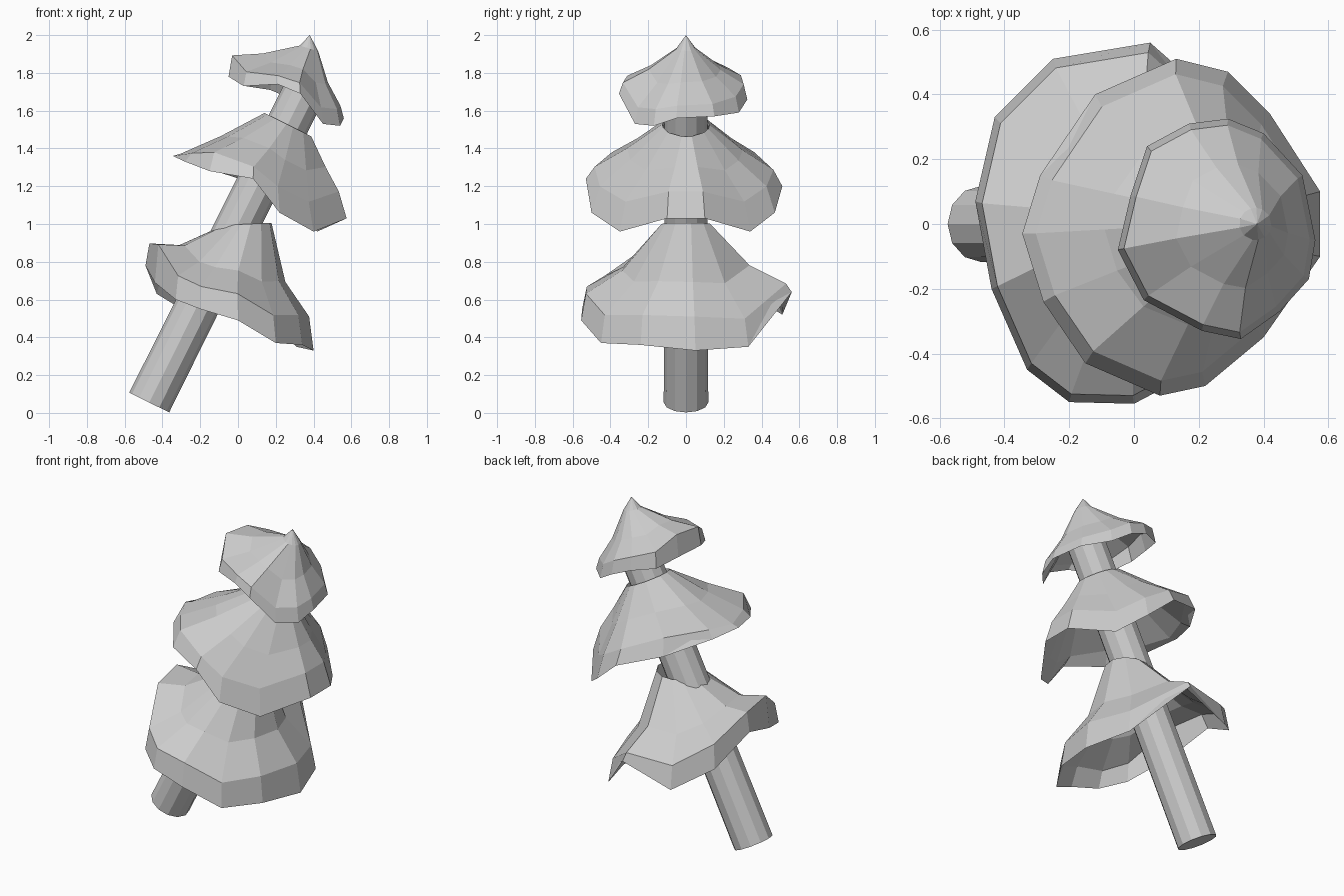
import bpy, bmesh, math
from mathutils import Vector

cube = bpy.data.objects.get("Cube")
if cube:
    bpy.data.objects.remove(cube)

# One plain material for everything
grey = bpy.data.materials.new("light_grey")
grey.use_nodes = True
grey.diffuse_color = (0.6, 0.6, 0.6, 1)
bsdf = next(n for n in grey.node_tree.nodes if n.type == 'BSDF_PRINCIPLED')
bsdf.inputs["Base Color"].default_value = grey.diffuse_color
bsdf.inputs["Roughness"].default_value = 0.8


def finish(name, bm):
    bmesh.ops.recalc_face_normals(bm, faces=bm.faces)
    mesh = bpy.data.meshes.new(name)
    bm.to_mesh(mesh)
    bm.free()
    mesh.materials.append(grey)
    obj = bpy.data.objects.new(name, mesh)
    bpy.context.collection.objects.link(obj)
    return obj


def bridge(bm, a, b):
    for i in range(len(a)):
        j = (i + 1) % len(a)
        bm.faces.new((a[i], a[j], b[j], b[i]))


def trunk(name, start, end, radius, sides):
    axis = end - start
    bm = bmesh.new()
    bmesh.ops.create_cone(bm, cap_ends=True, segments=sides, radius1=radius,
                          radius2=radius * 0.95, depth=axis.length)
    turn = axis.to_track_quat('Z', 'Y').to_matrix().to_4x4()
    bmesh.ops.transform(bm, matrix=turn, verts=bm.verts)
    bmesh.ops.translate(bm, vec=(start + end) / 2, verts=bm.verts)
    return finish(name, bm)


def tier(name, points, neck, neck_radius, lean, inset, sag, tip=None):
    """Hollow leaning skirt from rim points (x, y, z, lip height)."""
    rim = [Vector(p[:3]) for p in points]
    lips = [Vector((0, 0, p[3])) for p in points]
    neck = Vector(neck)
    centre = sum(rim, Vector()) / len(rim)
    collar = []
    for p in rim:
        a = math.atan2(p.y - centre.y, p.x - centre.x)
        dx, dy = neck_radius * math.cos(a), neck_radius * math.sin(a)
        collar.append(neck + Vector((dx, dy, dx * lean)))
    shoulder = [centre + (p - centre) * inset + h for p, h in zip(rim, lips)]
    middle = [c.lerp(s, 0.52) + Vector(sag) for c, s in zip(collar, shoulder)]
    # Thin underside follows the outer shell
    drop = Vector((0, 0, -0.02))
    inner_shoulder = [centre + (s - centre) * 0.96 + drop for s in shoulder]
    inner_middle = [m + drop for m in middle]
    inner_collar = [c + drop for c in collar]

    bm = bmesh.new()
    rings = [[bm.verts.new(p) for p in ring] for ring in
             (collar, middle, shoulder, rim,
              inner_shoulder, inner_middle, inner_collar)]
    for a, b in zip(rings, rings[1:]):
        bridge(bm, a, b)
    if tip:
        bm.faces.new(rings[-1])
        top = bm.verts.new(tip)
        for i, v in enumerate(rings[0]):
            bm.faces.new((v, rings[0][i - 1], top))
    else:
        bridge(bm, rings[-1], rings[0])
    return finish(name, bm)


# Leaning trunk
trunk("trunk", Vector((-0.47, 0, 0.055)), Vector((0.365, 0, 1.73)), 0.118, 12)

# Lower foliage
tier("lower_foliage",
     [(-.49, .07, .78, .13), (-.43, .33, .63, .15), (-.25, .51, .52, .14),
      (.05, .56, .64, .05), (.31, .33, .35, .14), (.40, .05, .33, .17),
      (.34, -.24, .36, .15), (.20, -.45, .37, .14), (0, -.555, .49, .14),
      (-.20, -.55, .55, .12), (-.33, -.45, .60, .13), (-.44, -.20, .69, .21)],
     neck=(.05, 0, 1.0), neck_radius=.13, lean=.05,
     inset=.95, sag=(-.03, 0, -.055))

# Middle foliage
tier("middle_foliage",
     [(-.345, -.03, 1.36, .03), (-.29, .15, 1.34, .06), (-.12, .40, 1.28, .11),
      (.13, .51, 1.20, .09), (.29, .47, 1.06, .13), (.42, .34, .96, .14),
      (.575, .10, 1.03, .13), (.575, -.10, 1.03, .13), (.40, -.35, .96, .14),
      (.22, -.50, 1.06, .13), (.08, -.53, 1.24, .07), (-.15, -.43, 1.28, .11),
      (-.28, -.24, 1.33, .06)],
     neck=(.265, 0, 1.525), neck_radius=.125, lean=-.5,
     inset=.91, sag=(0, 0, -.01))

# Upper foliage with a pointed tip
tier("upper_foliage",
     [(-.05, -.08, 1.78, .12), (-.01, .09, 1.76, .14), (.04, .24, 1.73, .1),
      (.17, .31, 1.71, .08), (.29, .325, 1.66, .08), (.40, .28, 1.59, .08),
      (.52, .15, 1.57, .06), (.56, -.05, 1.56, .06), (.54, -.17, 1.52, .08),
      (.45, -.27, 1.53, .08), (.33, -.355, 1.69, .06), (.21, -.33, 1.74, .05),
      (.03, -.235, 1.73, .08)],
     neck=(.375, 0, 1.93), neck_radius=.05, lean=-.3,
     inset=.94, sag=(-.01, 0, -.015), tip=(.38, 0, 2))
